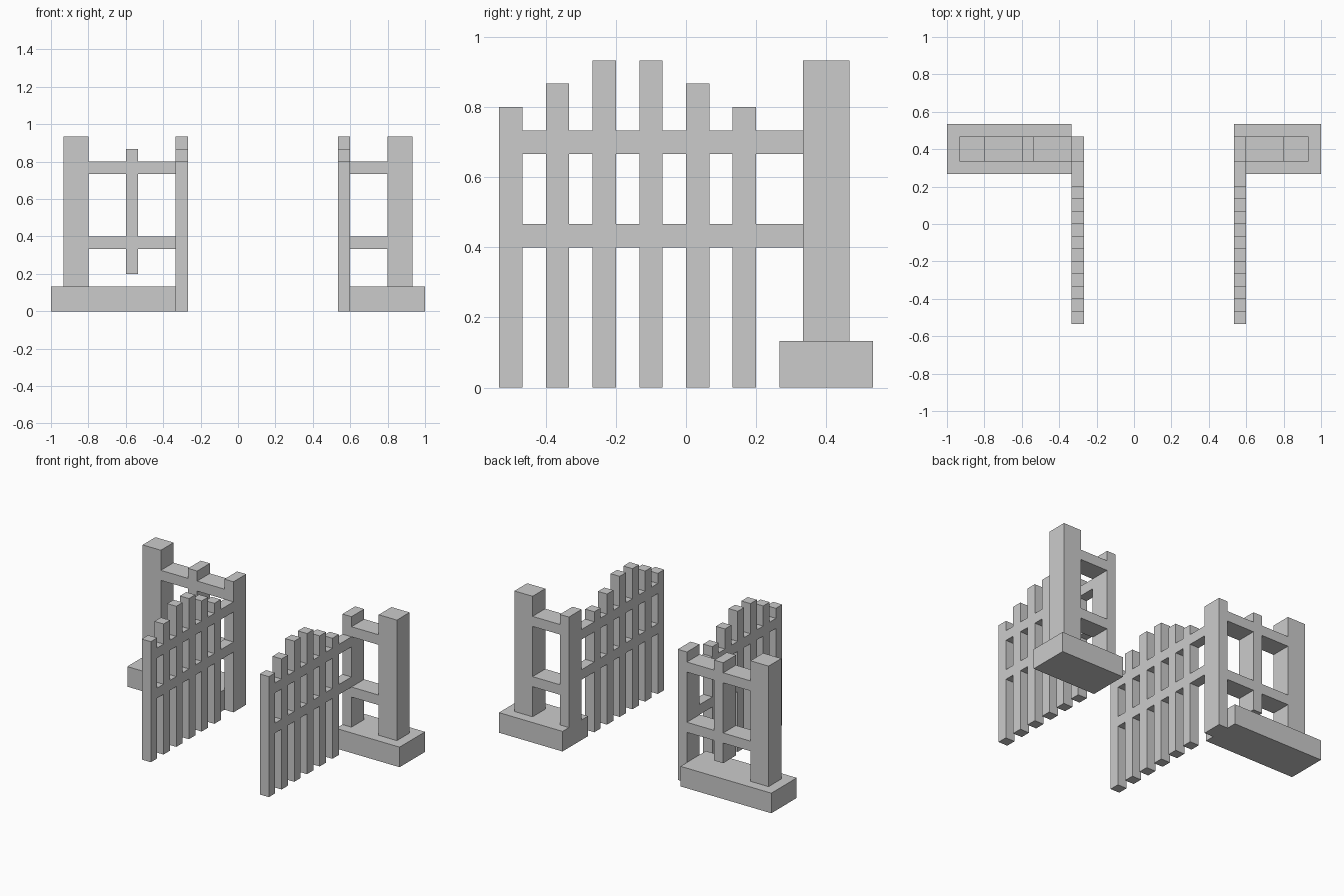
import bpy

if "Cube" in bpy.data.objects:
    bpy.data.objects.remove(bpy.data.objects["Cube"])

U = 1 / 15  # block unit of the model


def box(name, x0, x1, y0, y1, z0, z1):
    """Box from its limits, given in block units."""
    bpy.ops.mesh.primitive_cube_add(
        size=1, location=((x0 + x1) / 2 * U, (y0 + y1) / 2 * U, (z0 + z1) / 2 * U))
    ob = bpy.context.object
    ob.name = name
    ob.scale = ((x1 - x0) * U, (y1 - y0) * U, (z1 - z0) * U)
    bpy.ops.object.transform_apply(location=False, rotation=False, scale=True)
    return ob


def gate(side, x):
    """Open gate leaf: pickets with an arched top, tied by two rails."""
    for i, top in enumerate((12, 13, 14, 14, 13, 12)):
        y = -8 + 2 * i
        box(f"{side}_gate_picket_{i + 1}", x, x + 1, y, y + 1, 0, top)
        # rail pieces fill the gap up to the next picket or the hinge post
        end = y + 2 if i < 5 else 5
        for level, z in (("lower", 6), ("upper", 10)):
            box(f"{side}_gate_{level}_rail_{i + 1}", x, x + 1, y + 1, end, z, z + 1)


def fence_rails(side, spans):
    """Horizontal bars between the fence posts."""
    for i, (x0, x1) in enumerate(spans):
        for level, z in (("lower", 5), ("upper", 11)):
            box(f"{side}_fence_{level}_rail_{i + 1}", x0, x1, 5, 7, z, z + 1)


# Left fence: base, main post, hanging middle post, hinge post to the ground
box("left_base", -15, -5, 4, 8, 0, 2)
box("left_main_post", -14, -12, 5, 7, 2, 14)
box("left_middle_post", -9, -8, 5, 7, 3, 13)
box("left_hinge_post", -5, -4, 5, 7, 0, 13)
fence_rails("left", ((-12, -9), (-8, -5)))
gate("left", -5)

# Right fence: shorter base, main post, hinge post standing on the base
box("right_base", 8, 15, 4, 8, 0, 2)
box("right_main_post", 12, 14, 5, 7, 2, 14)
box("right_hinge_post", 8, 9, 5, 7, 2, 13)
fence_rails("right", ((9, 12),))
gate("right", 8)
